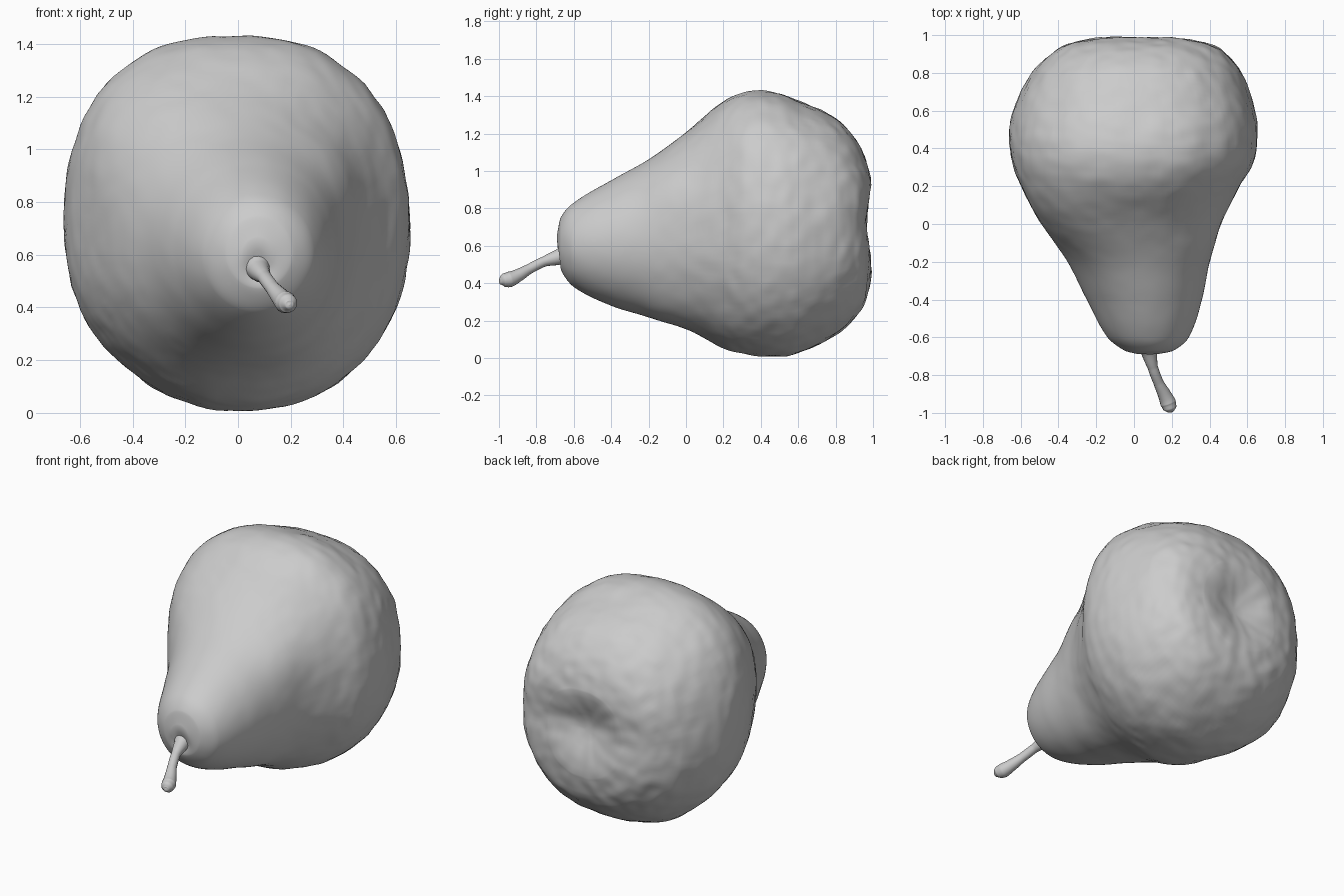
import bpy
import bmesh
import math
from mathutils import Vector, noise

cube = bpy.data.objects.get("Cube")
if cube:
    bpy.data.objects.remove(cube, do_unlink=True)

# One plain clay colour for the whole fruit
grey = bpy.data.materials.new("plain light grey")
grey.use_nodes = True
colour = (0.6, 0.6, 0.6, 1)
grey.diffuse_color = colour
grey.node_tree.nodes["Principled BSDF"].inputs["Base Color"].default_value = colour

# Body outline along y: left x, right x, low z, high z
STATIONS = [
    (-.69, .02, .13, .54, .66), (-.67, -.05, .21, .47, .75),
    (-.6, -.14, .29, .38, .83), (-.4, -.25, .36, .28, .95),
    (-.2, -.35, .40, .22, 1.06), (0, -.48, .46, .155, 1.20),
    (.2, -.59, .56, .05, 1.37), (.32, -.64, .63, .02, 1.425),
    (.45, -.66, .65, .005, 1.425), (.6, -.64, .64, .025, 1.375),
    (.8, -.54, .57, .12, 1.28), (.9, -.45, .50, .21, 1.18),
    (.96, -.36, .42, .30, 1.07), (.99, -.22, .28, .43, .96),
]
SEGMENTS = 128
STEPS = 10


def catmull(rows, i, t):
    """Smoothly blend from row i to row i + 1."""
    p0, p1, p2, p3 = (rows[min(max(i + k, 0), len(rows) - 1)] for k in (-1, 0, 1, 2))
    s1 = [(c - a) / max(p2[0] - p0[0], .001) for a, c in zip(p0, p2)]
    s2 = [(c - a) / max(p3[0] - p1[0], .001) for a, c in zip(p1, p3)]
    h = p2[0] - p1[0]
    a, b = 2 * t**3 - 3 * t**2 + 1, t**3 - 2 * t**2 + t
    c, d = 3 * t**2 - 2 * t**3, t**3 - t**2
    return [a * u + b * h * m + c * v + d * h * n
            for u, m, v, n in zip(p1, s1, p2, s2)]


def rounded(value, power):
    return math.copysign(abs(value) ** (2 / power), value)


def ring(bm, row, scale=1):
    """Round section at the neck, squarer toward the broad end and its top."""
    y, left, right, low, high = row
    cx, cz = (left + right) / 2, (low + high) / 2
    broad = min(max((y + .4) / .8, 0), 1)
    verts = []
    for k in range(SEGMENTS):
        angle = math.tau * k / SEGMENTS
        power = 2 + broad * (.26 + .08 * math.sin(angle))
        x = cx + rounded(math.cos(angle), power) * scale * (right - left) / 2
        z = cz + rounded(math.sin(angle), power) * scale * (high - low) / 2
        verts.append(bm.verts.new((x, y, z)))
    return verts


def finish(obj):
    obj.data.materials.append(grey)
    bpy.ops.object.select_all(action="DESELECT")
    obj.select_set(True)
    bpy.context.view_layer.objects.active = obj
    bpy.ops.object.shade_smooth()


def falloff(co, centre, radius):
    return math.exp(-((co - Vector(centre)).length / radius) ** 2)


# Pear body, lofted from rings and closed at both ends
bm = bmesh.new()
rings = [ring(bm, STATIONS[0], s) for s in (.3, .65)]
for i in range(len(STATIONS) - 1):
    rings += [ring(bm, catmull(STATIONS, i, k / STEPS)) for k in range(STEPS)]
rings += [ring(bm, STATIONS[-1], s) for s in (1, .85, .7, .55, .4, .25, .1)]
for a, b in zip(rings, rings[1:]):
    for k in range(SEGMENTS):
        n = (k + 1) % SEGMENTS
        bm.faces.new((a[k], a[n], b[n], b[k]))
bm.faces.new(rings[0])
bm.faces.new(rings[-1])
bmesh.ops.recalc_face_normals(bm, faces=bm.faces)
bm.normal_update()

# Uneven shoulders and a lumpy skin, rougher toward the broad end
SWELLINGS = [((-.42, .08, 1.08), .28, .05), ((-.40, .33, .17), .26, -.035),
             ((.36, -.08, .92), .17, .025), ((.24, -.08, .24), .17, .02)]
offsets = []
for v in bm.verts:
    rough = min(max((v.co.y + .3) / .8, .1), 1)
    lump = (noise.noise(v.co * 5) * .005 + noise.noise(v.co * 14) * .006) * rough
    swell = sum(falloff(v.co, c, r) * amount for c, r, amount in SWELLINGS)
    offsets.append(v.normal * (lump + swell))
for v, offset in zip(bm.verts, offsets):
    v.co += offset

# Hollows at the blossom end and around the stem
HOLLOWS = [((.03, .99, .72), .15, .05), ((.08, -.69, .55), .05, -.03)]
for v in bm.verts:
    v.co.y -= sum(falloff(v.co, c, r) * depth for c, r, depth in HOLLOWS)
    # Shallow valley across the broad end
    flat = min(max((v.co.y - .8) / .15, 0), 1)
    v.co.y -= .02 * flat * math.exp(-((v.co.z - .72) / .13) ** 2)

mesh = bpy.data.meshes.new("pear_body")
bm.to_mesh(mesh)
bm.free()
body = bpy.data.objects.new("pear_body", mesh)
bpy.context.collection.objects.link(body)
finish(body)

# Bent stem with a flared root and a swollen rounded tip
STEM = [(.07, -.63, .56, .06), (.08, -.68, .54, .042), (.10, -.76, .515, .027),
        (.13, -.84, .475, .027), (.16, -.90, .44, .035), (.18, -.945, .42, .042),
        (.19, -.975, .415, .036), (.195, -.995, .41, .016), (.196, -.999, .41, .001)]
curve = bpy.data.curves.new("stem", "CURVE")
curve.dimensions = "3D"
curve.bevel_depth = 1
curve.bevel_resolution = 6
curve.use_fill_caps = True
spline = curve.splines.new("BEZIER")
spline.bezier_points.add(len(STEM) - 1)
for point, (x, y, z, radius) in zip(spline.bezier_points, STEM):
    point.co = (x, y, z)
    point.radius = radius
    point.handle_left_type = point.handle_right_type = "AUTO"
stem = bpy.data.objects.new("stem", curve)
bpy.context.collection.objects.link(stem)
stem.select_set(True)
bpy.context.view_layer.objects.active = stem
body.select_set(False)
bpy.ops.object.convert(target="MESH")
finish(bpy.context.view_layer.objects.active)
